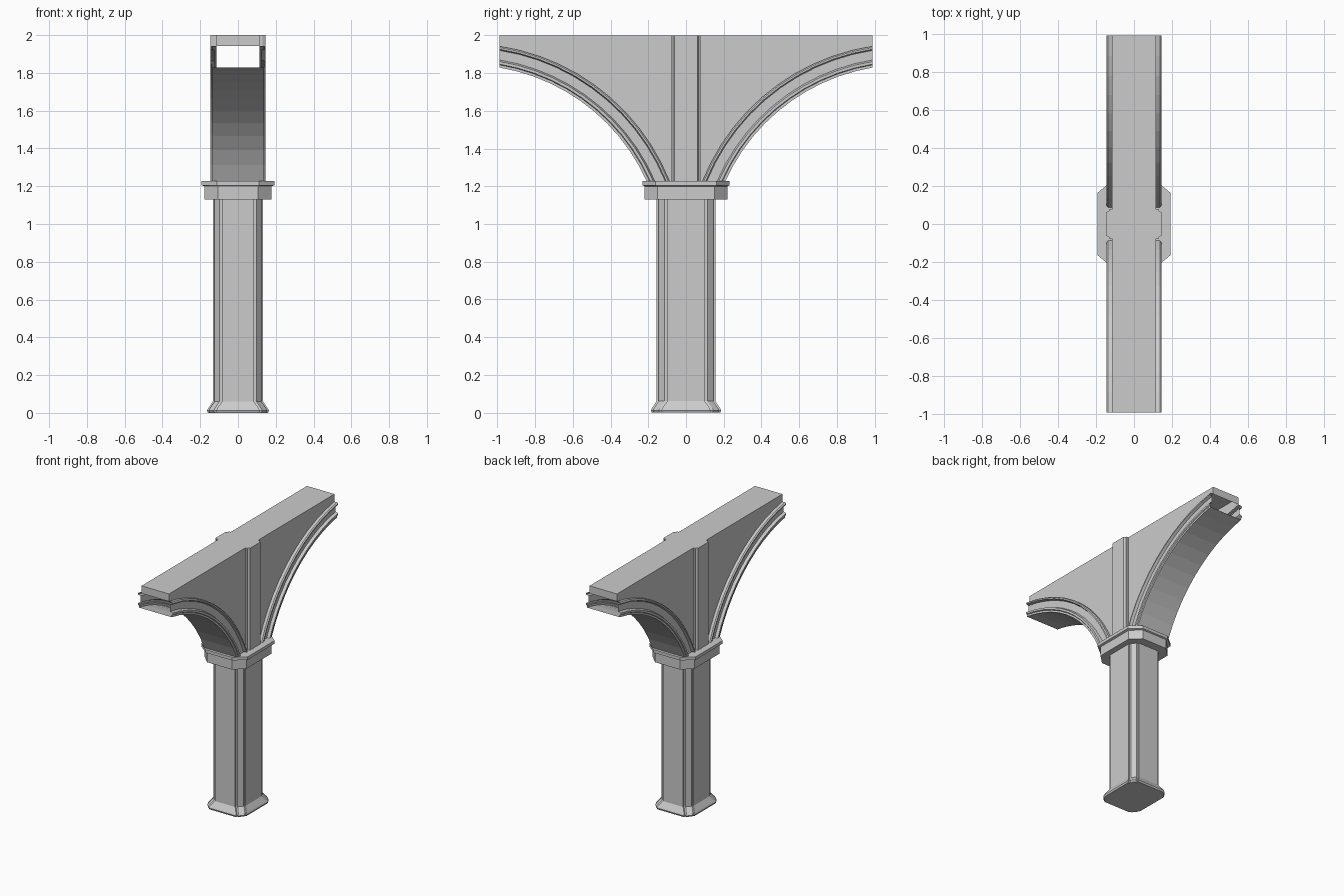
import bpy, bmesh, math

if "Cube" in bpy.data.objects:
    bpy.data.objects.remove(bpy.data.objects["Cube"])

def make(name, verts, faces):
    bm = bmesh.new()
    vs = [bm.verts.new(v) for v in verts]
    for f in faces:
        bm.faces.new([vs[i] for i in f])
    bmesh.ops.remove_doubles(bm, verts=bm.verts, dist=1e-5)
    bmesh.ops.recalc_face_normals(bm, faces=bm.faces)
    me = bpy.data.meshes.new(name)
    bm.to_mesh(me)
    bm.free()
    ob = bpy.data.objects.new(name, me)
    bpy.context.collection.objects.link(ob)
    return ob

def grid(nr, nc, closed=False):
    """Quads between nr rows of nc points."""
    return [(r*nc + c, r*nc + (c+1) % nc, (r+1)*nc + (c+1) % nc, (r+1)*nc + c)
            for r in range(nr-1) for c in range(nc if closed else nc-1)]

def loft(name, rings):
    """Capped loft through rings of (points, z)."""
    n = len(rings[0][0])
    verts = [(x, y, z) for pts, z in rings for x, y in pts]
    last = (len(rings)-1) * n
    faces = grid(len(rings), n, True) + [tuple(range(n)), tuple(range(last, last+n))]
    return make(name, verts, faces)

def four(corner, grow=0.0):
    """Mirror one corner's points round all four quadrants, optionally enlarged."""
    c = [(x+grow, y+grow) for x, y in corner]
    r = c[::-1]
    return (c + [(x, -y) for x, y in r] + [(-x, -y) for x, y in c]
            + [(-x, y) for x, y in r])

# Shaft with notched, chamfered corners, and flared base
corner = [(.085, .156), (.085, .145), (.098, .145),
          (.124, .114), (.124, .10), (.133, .10)]
loft("column_shaft", [(four(corner), .06), (four(corner), 1.13)])
loft("column_base", [(four(corner, .026), 0), (four(corner, .031), .012),
                     (four(corner, .026), .022), (four(corner), .06)])

# Capital: octagonal block and overhanging slab
block = four([(.105, .22), (.177, .15)])
slab = four([(.11, .23), (.193, .163)])
loft("capital", [(block, 1.13), (block, 1.20), (slab, 1.205), (slab, 1.228)])

# Arch geometry: pointed arch centred past the end of the piece
CY, CZ, R, END, SPRING, SEG = 1.162, .799, 1.045, .99, 1.228, 11

def arc(offset):
    r = R + offset
    a0 = math.asin((SPRING-CZ) / r)
    a1 = math.acos((CY-END) / r)
    return [(CY - r*math.cos(a0+(a1-a0)*i/SEG), CZ + r*math.sin(a0+(a1-a0)*i/SEG))
            for i in range(SEG+1)]

# Moulded arch bands, each with its soffit
half = [(.115, .112), (.137, .112), (.145, .105), (.145, .096), (.125, .09),
        (.125, .04), (.145, .032), (.145, .018), (.138, .014), (.138, 0)]
prof = half + [(-x, o) for x, o in half[::-1]]
for side, name in ((1, "arch_band_back"), (-1, "arch_band_front")):
    verts = [(x, side*y, z) for x, o in prof for y, z in arc(o)]
    make(name, verts, grid(len(prof), SEG+1))

# Hollow spandrel walls with top and end faces
ext = arc(.112)
line = [(-y, z) for y, z in ext[::-1]] + ext
W = .115
n = len(line)
verts = ([(-W, y, z) for y, z in line] + [(-W, y, 2) for y, z in line]
         + [(W, y, 2) for y, z in line] + [(W, y, z) for y, z in line])
faces = grid(4, n) + [(0, n, 2*n, 3*n), (n-1, 2*n-1, 3*n-1, 4*n-1)]
make("spandrel", verts, faces)

# Stepped pilaster strip on each side
step = [(W, .077), (.13, .077), (.13, .07), (.145, .061)]
strip = step + [(x, -y) for x, y in step[::-1]]
for s, name in ((1, "pilaster_right"), (-1, "pilaster_left")):
    pts = [(s*x, y) for x, y in strip]
    loft(name, [(pts, 1.228), (pts, 2.0)])
